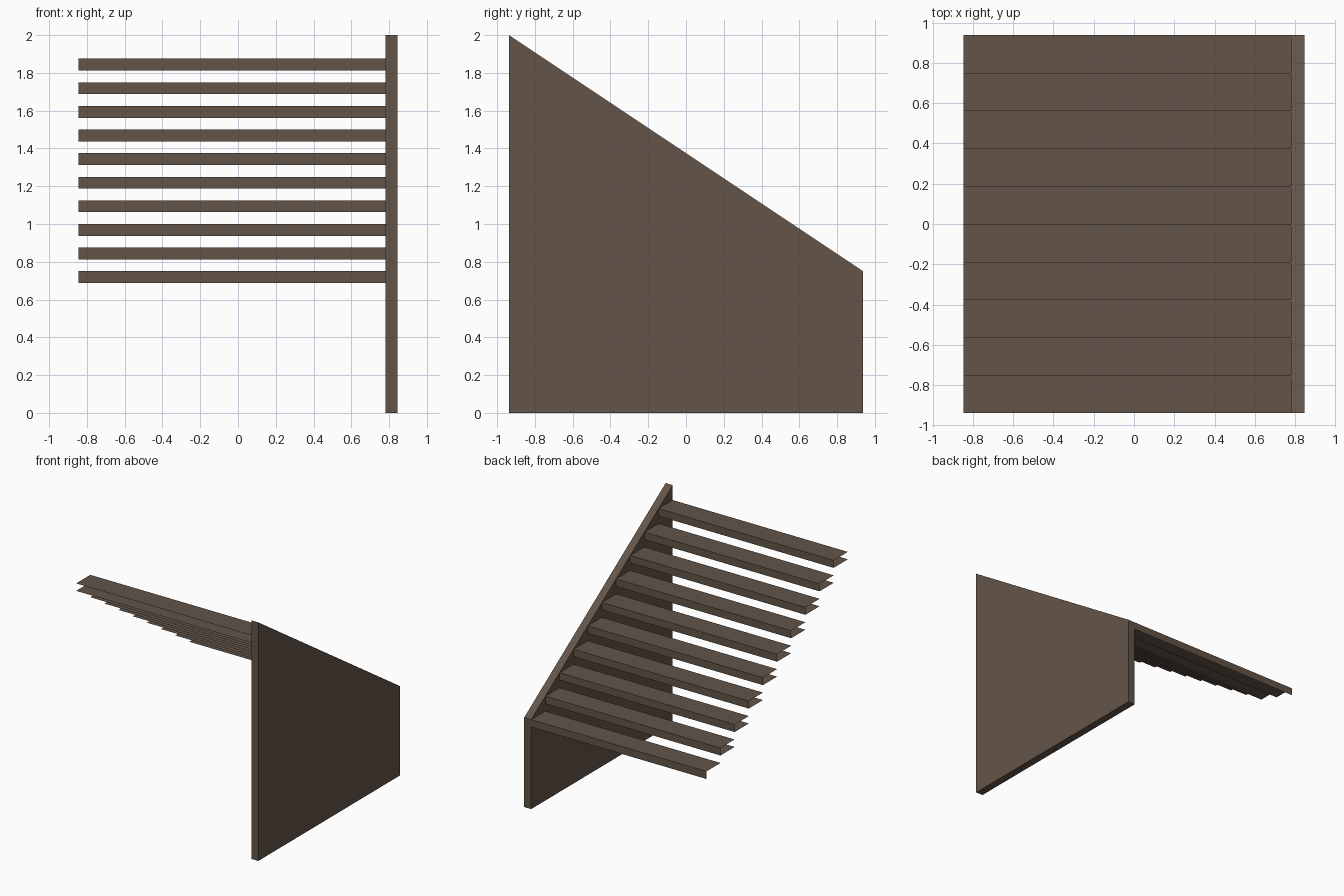
import bpy
import bmesh

cube = bpy.data.objects.get("Cube")
if cube:
    bpy.data.objects.remove(cube, do_unlink=True)

# Dark brown timber
wood = bpy.data.materials.new("dark_brown_wood")
wood.use_nodes = True
colour = (0.125, 0.089, 0.066, 1.0)
wood.diffuse_color = colour
wood.node_tree.nodes["Principled BSDF"].inputs["Base Color"].default_value = colour

HALF_X, HALF_Y = 0.845, 0.9375
WALL_INNER = 0.78
STEPS = 10
DEPTH = 2 * HALF_Y / STEPS
RISE = 0.125
THICK = 0.0625


def extrude_profile(name, profile, x0, x1, solid):
    """Sweep a (y, z) profile along x, as a closed solid or an open strip."""
    bm = bmesh.new()
    left = [bm.verts.new((x0, y, z)) for y, z in profile]
    right = [bm.verts.new((x1, y, z)) for y, z in profile]
    n = len(profile)
    for i in range(n if solid else n - 1):
        j = (i + 1) % n
        bm.faces.new((left[i], left[j], right[j], right[i]))
    if solid:
        bm.faces.new(left)
        bm.faces.new(right[::-1])
        bmesh.ops.recalc_face_normals(bm, faces=bm.faces)
    mesh = bpy.data.meshes.new(name)
    bm.to_mesh(mesh)
    bm.free()
    mesh.materials.append(wood)
    obj = bpy.data.objects.new(name, mesh)
    bpy.context.collection.objects.link(obj)
    return obj


# Side wall with sloping top
extrude_profile("side_wall",
                [(-HALF_Y, 0), (HALF_Y, 0), (HALF_Y, 0.75), (-HALF_Y, 2)],
                WALL_INNER, HALF_X, True)

# Hollow treads, open at the front and the free end; the lowest has no underside
for i in range(STEPS):
    front = -HALF_Y + i * DEPTH
    back = front + DEPTH
    top = 2 - RISE * (i + 1)
    profile = [(front, top), (back, top), (back, top - THICK)]
    if i < STEPS - 1:
        profile.append((front, top - THICK))
    extrude_profile(f"tread_{i + 1}", profile, WALL_INNER, -HALF_X, False)
